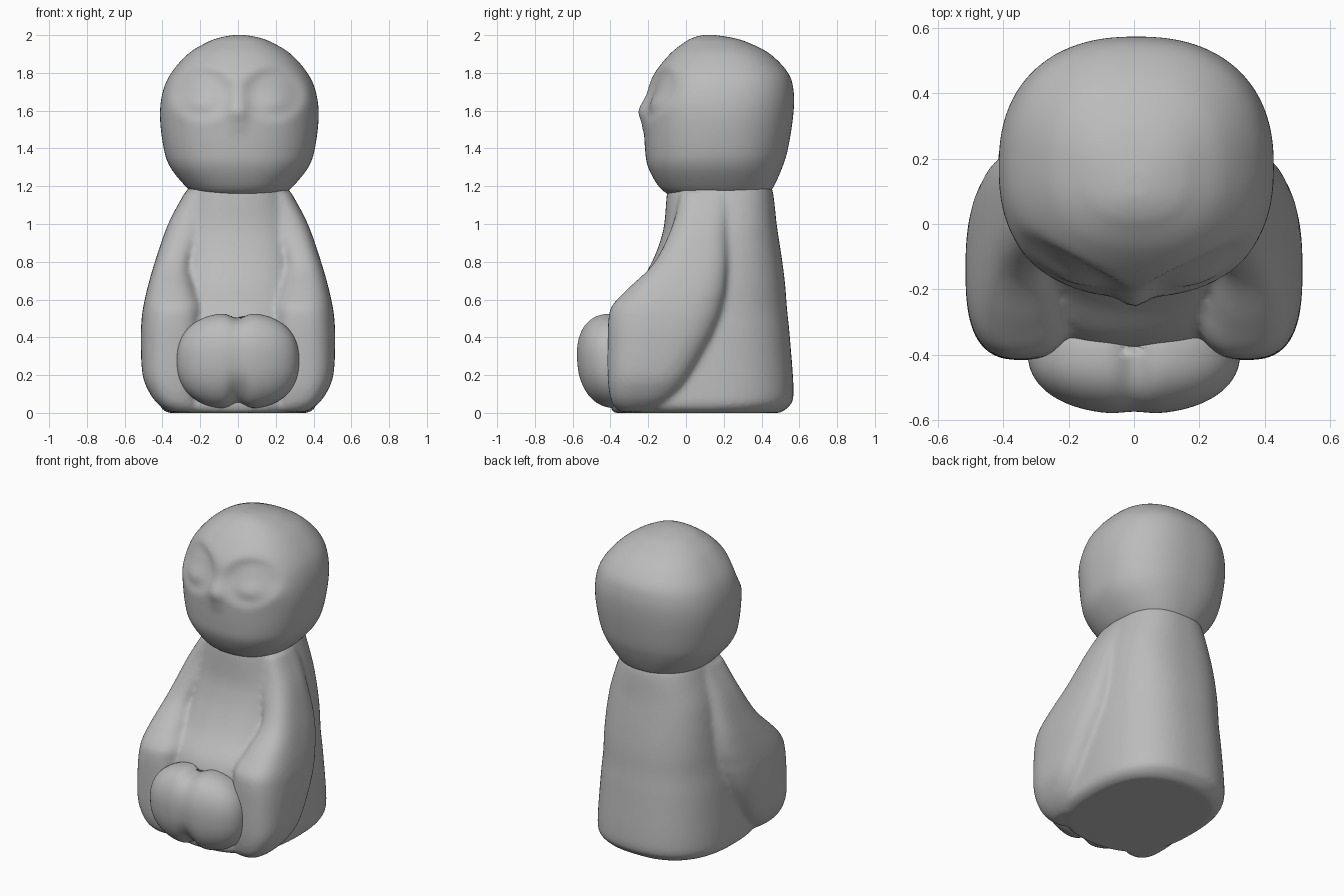
import bpy, bmesh, math
from math import sin, cos, pi, exp

if "Cube" in bpy.data.objects:
    bpy.data.objects.remove(bpy.data.objects["Cube"])

stone = bpy.data.materials.new("grey stone")
stone.use_nodes = True
stone.diffuse_color = (0.5, 0.5, 0.5, 1)
stone.node_tree.nodes["Principled BSDF"].inputs["Base Color"].default_value = (0.5, 0.5, 0.5, 1)


def smooth_rows(rows, steps):
    """Catmull-Rom interpolation of section rows."""
    out = []
    for i in range(len(rows) - 1):
        a, b, c, d = rows[max(i - 1, 0)], rows[i], rows[i + 1], rows[min(i + 2, len(rows) - 1)]
        for s in range(steps):
            t = s / steps
            out.append([q + 0.5 * t * (r - p + t * (2*p - 5*q + 4*r - e + t * (3*(q - r) + e - p)))
                        for p, q, r, e in zip(a, b, c, d)])
    return out + [list(rows[-1])]


def loft(bm, rows, power=2.0, sides=64, steps=5):
    """Stack superellipse sections; a row is z, left x, right x, front y, back y."""
    rings = []
    for z, x0, x1, y0, y1 in smooth_rows(rows, steps):
        ring = []
        for k in range(sides):
            c, s = cos(2 * pi * k / sides), sin(2 * pi * k / sides)
            u = math.copysign(abs(c) ** (2 / power), c)
            v = math.copysign(abs(s) ** (2 / power), s)
            ring.append(bm.verts.new(((x0 + x1) / 2 + u * (x1 - x0) / 2,
                                      (y0 + y1) / 2 + v * (y1 - y0) / 2, z)))
        rings.append(ring)
    for a, b in zip(rings, rings[1:]):
        for k in range(sides):
            n = (k + 1) % sides
            bm.faces.new((a[k], a[n], b[n], b[k]))
    bm.faces.new(rings[0][::-1])
    bm.faces.new(rings[-1])


def finish(bm, name):
    bmesh.ops.recalc_face_normals(bm, faces=bm.faces)
    for f in bm.faces:
        f.smooth = True
    me = bpy.data.meshes.new(name)
    bm.to_mesh(me)
    bm.free()
    me.materials.append(stone)
    ob = bpy.data.objects.new(name, me)
    bpy.context.collection.objects.link(ob)
    return ob


def centred(rows, cx=0):
    return [(z, cx - w, cx + w, f, b) for z, w, f, b in rows]


def bump(x, z, cx, cz, sx, sz):
    return exp(-((x - cx) / sx) ** 2 - ((z - cz) / sz) ** 2)


# Robe: core column with the two sleeves fused on
bm = bmesh.new()
loft(bm, centred([
    (0, .37, -.38, .50), (.03, .41, -.40, .54), (.1, .42, -.40, .57), (.4, .405, -.39, .55),
    (.55, .39, -.355, .535), (.68, .375, -.25, .525), (.8, .36, -.18, .51),
    (.9, .345, -.14, .495), (1.0, .325, -.115, .48), (1.17, .27, -.10, .46),
    (1.24, .24, -.08, .43)]), 2.5)
sleeve = [
    (.005, .20, .36, -.35, -.16), (.04, .20, .415, -.385, -.11), (.1, .20, .465, -.405, -.04),
    (.2, .18, .505, -.415, .03), (.38, .17, .515, -.415, .13), (.5, .17, .51, -.41, .18),
    (.57, .17, .50, -.39, .20), (.66, .21, .48, -.305, .215), (.8, .24, .44, -.165, .22),
    (1.0, .16, .37, -.07, .23), (1.17, .10, .28, -.03, .25)]
for side in (1, -1):
    loft(bm, [(z, *sorted((a * side, b * side)), f, k) for z, a, b, f, k in sleeve], 2.7)
robe = finish(bm, "robe")
fuse = robe.modifiers.new("fuse", "REMESH")
fuse.mode, fuse.voxel_size, fuse.use_smooth_shade = "VOXEL", 0.014, True
relax = robe.modifiers.new("relax", "SMOOTH")
relax.factor, relax.iterations = 0.5, 10

# Clasped hands: one rounded mass with a shallow groove down the middle
bm = bmesh.new()
hand_rows = []
for i in range(29):
    t = cos(pi * (1 - i / 28)) * 0.998
    r = (1 - abs(t) ** 2.3) ** (1 / 2.3)
    y = -.385 - .015 * t
    hand_rows.append((.275 + .255 * t, -.325 * r ** .9, .325 * r ** .9, y - .195 * r, y + .19 * r))
loft(bm, hand_rows, 2.3, 96, 2)
for v in bm.verts:
    x, y, z = v.co
    groove = exp(-(x / .05) ** 2)
    if y < -.38:
        v.co.y += groove * (.008 + .035 * exp(-((z - .08) / .1) ** 2))
    v.co.z -= .03 * groove * max(0, (z - .275) / .255) ** 3
    v.co.z += .03 * groove * max(0, (.275 - z) / .255) ** 3
finish(bm, "hands")

# Head, with the face pressed into the front
bm = bmesh.new()
loft(bm, centred([
    (1.13, .18, -.03, .38), (1.155, .23, -.09, .43), (1.2, .285, -.145, .465),
    (1.3, .365, -.20, .51), (1.4, .40, -.217, .54), (1.57, .42, -.222, .567),
    (1.7, .405, -.205, .57), (1.8, .36, -.165, .54), (1.9, .272, -.085, .445),
    (1.96, .175, -.01, .33), (1.985, .11, .035, .25), (1.998, .045, .08, .17),
    (2.0, .008, .115, .135)], .007), 2.35, 144, 8)
for v in bm.verts:
    x, y, z = abs(v.co.x), v.co.y, v.co.z
    if y < 0.1:
        socket = exp(-(((x - .19) / .155) ** 2 + ((z - 1.69) / .13) ** 2) ** 3)
        lid = bump(x, z, .21, 1.63, .12, .06)
        nose = bump(x, z, 0, 1.595, .045, .06)
        mouth = bump(x, z, 0, 1.51, .04, .025)
        v.co.y += .036 * socket - .027 * lid - .03 * nose - .005 * mouth
finish(bm, "head")
